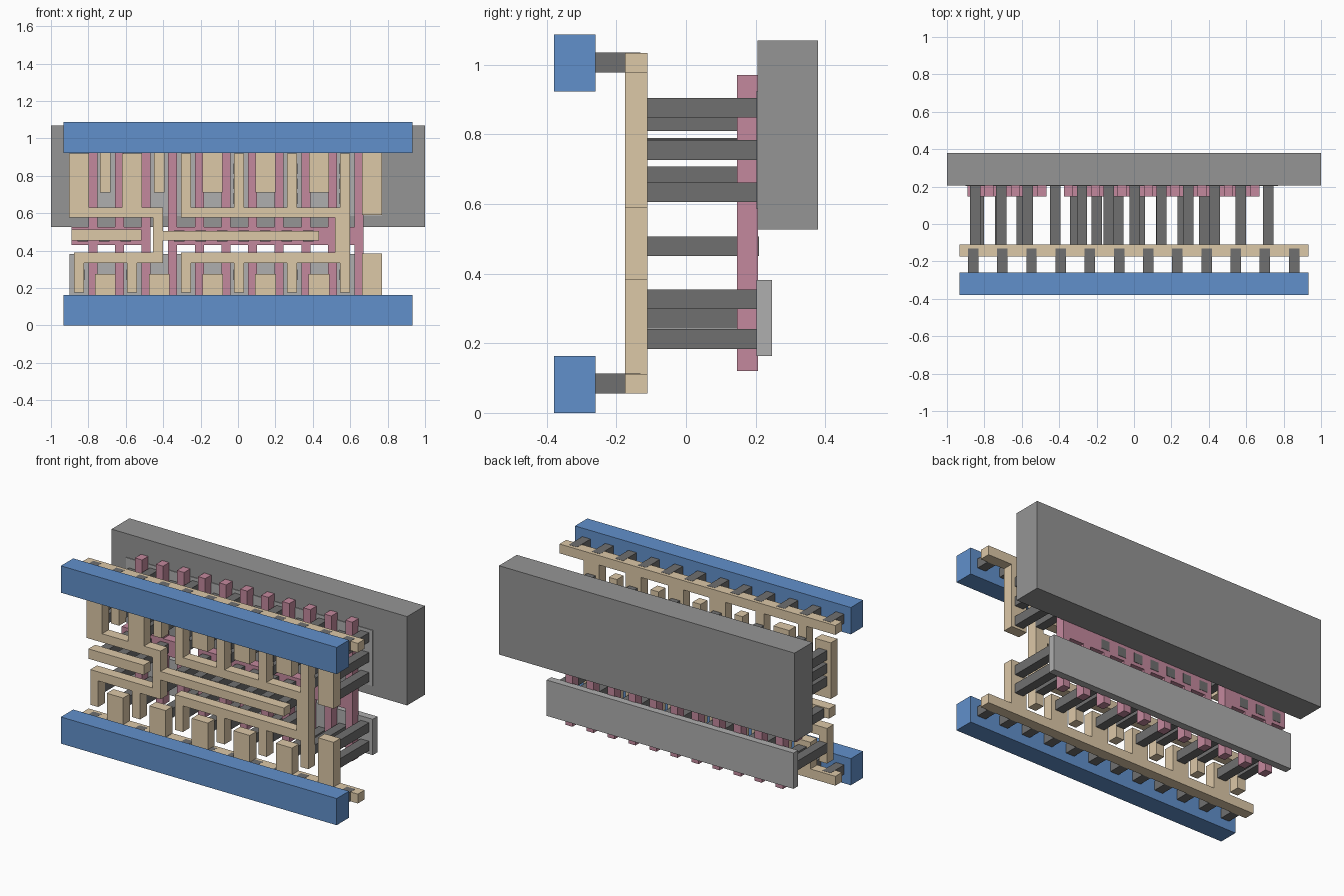
import bpy, bmesh
from mathutils import Vector

if "Cube" in bpy.data.objects:
    bpy.data.objects.remove(bpy.data.objects["Cube"])


def material(name, rgb):
    m = bpy.data.materials.new(name)
    m.diffuse_color = (*rgb, 1)
    m.use_nodes = True
    m.node_tree.nodes["Principled BSDF"].inputs["Base Color"].default_value = m.diffuse_color
    return m


BLUE = material("blue", (0.12, 0.28, 0.60))
TAN = material("tan", (0.72, 0.58, 0.39))
PINK = material("pink", (0.55, 0.25, 0.34))
DARK = material("dark_grey", (0.16, 0.16, 0.16))
MID = material("mid_grey", (0.30, 0.30, 0.30))
LIGHT = material("light_grey", (0.43, 0.43, 0.43))


def finish(name, bm, mat):
    bmesh.ops.recalc_face_normals(bm, faces=bm.faces)
    mesh = bpy.data.meshes.new(name)
    bm.to_mesh(mesh)
    bm.free()
    mesh.materials.append(mat)
    ob = bpy.data.objects.new(name, mesh)
    bpy.context.collection.objects.link(ob)
    return ob


def plate(name, rects, y0, y1, mat):
    """Union of (x0, x1, z0, z1) rectangles, extruded from y0 to y1."""
    bm = bmesh.new()
    xs = sorted({v for r in rects for v in r[:2]})
    zs = sorted({v for r in rects for v in r[2:]})
    for xa, xb in zip(xs, xs[1:]):
        for za, zb in zip(zs, zs[1:]):
            cx, cz = (xa + xb) / 2, (za + zb) / 2
            if any(r[0] < cx < r[1] and r[2] < cz < r[3] for r in rects):
                bm.faces.new([bm.verts.new((x, y0, z)) for x, z in
                              ((xa, za), (xb, za), (xb, zb), (xa, zb))])
    bmesh.ops.remove_doubles(bm, verts=bm.verts, dist=1e-5)
    bmesh.ops.dissolve_limit(bm, angle_limit=0.01, verts=bm.verts, edges=bm.edges)
    geo = bmesh.ops.extrude_face_region(bm, geom=bm.faces[:], use_keep_orig=True)
    bmesh.ops.translate(bm, vec=Vector((0, y1 - y0, 0)),
                        verts=[v for v in geo["geom"] if isinstance(v, bmesh.types.BMVert)])
    return finish(name, bm, mat)


def posts(name, spots, y0, y1, w=0.056):
    """Square posts along y, at (x centre, z bottom)."""
    return plate(name, [(x - w / 2, x + w / 2, z, z + 0.057) for x, z in spots], y0, y1, DARK)


def around(xs, half, z0, z1):
    return [(x - half, x + half, z0, z1) for x in xs]


# Blue power rails
plate("bottom_power_rail", [(-0.933, 0.933, 0, 0.163)], -0.379, -0.26, BLUE)
plate("top_power_rail", [(-0.933, 0.933, 0.923, 1.087)], -0.379, -0.26, BLUE)

# Grey well and active strips
plate("well_block", [(-1, 1, 0.527, 1.07)], 0.206, 0.379, MID)
plate("lower_active_strip", [(-0.9, 0.77, 0.163, 0.382)], 0.202, 0.247, LIGHT)
plate("upper_active_strip", [(-0.9, 0.77, 0.585, 0.925)], 0.202, 0.247, LIGHT)

# Pink gate combs
gates = [-0.776 + 0.1423 * i for i in range(11)]
plate("left_gate_comb", around(gates[:3], 0.024, 0.12, 0.97)
      + [(-0.89, gates[2] + 0.024, 0.43, 0.527)], 0.147, 0.207, PINK)
plate("right_gate_comb", around(gates[3:], 0.024, 0.12, 0.97)
      + [(gates[3] - 0.024, gates[10] + 0.024, 0.43, 0.527)], 0.147, 0.207, PINK)

# Tan wiring
Y0, Y1 = -0.175, -0.11
narrow_up = [-0.71, -0.422]
wide_up = [-0.136, 0.147, 0.433]
wide_low = [-0.71, -0.422, -0.136, 0.147, 0.433]
end_tab = 0.717
stage_1 = [-0.85, -0.567]
stage_2 = [-0.278, 0.005, 0.289, 0.572]

plate("top_supply_wire", [(-0.933, 0.933, 0.977, 1.034)] + around(narrow_up, 0.028, 0.71, 1.0)
      + around(wide_up, 0.053, 0.71, 1.0) + around([end_tab], 0.053, 0.59, 1.0), Y0, Y1, TAN)
plate("bottom_supply_wire", [(-0.933, 0.933, 0.055, 0.112)] + around(wide_low, 0.055, 0.08, 0.275)
      + around([end_tab], 0.053, 0.08, 0.385), Y0, Y1, TAN)
plate("middle_wire", [(-0.903, -0.401, 0.577, 0.63), (-0.877, -0.401, 0.335, 0.39),
                      (-0.455, -0.401, 0.335, 0.63), (-0.455, 0.433, 0.453, 0.505)]
      + around(stage_1, 0.053, 0.6, 0.92) + around(stage_1, 0.027, 0.175, 0.36), Y0, Y1, TAN)
plate("output_wire", [(-0.305, 0.599, 0.577, 0.63), (-0.305, 0.599, 0.335, 0.39),
                      (0.518, 0.599, 0.335, 0.63)]
      + around(stage_2, 0.027, 0.6, 0.92) + around(stage_2, 0.027, 0.175, 0.36), Y0, Y1, TAN)
plate("input_wire", [(-0.89, -0.515, 0.453, 0.513)], Y0, Y1, TAN)

# Dark posts between the layers
upper = [(x, z) for x in stage_1 + stage_2 for z in (0.65, 0.73, 0.81)]
upper += [(x, z) for x in narrow_up + wide_up for z in (0.733, 0.848)]
upper += [(end_tab, z) for z in (0.605, 0.727, 0.848)]
posts("upper_contacts", upper, -0.112, 0.204)
lower = [(x, 0.243) for x in stage_1 + stage_2] + [(x, 0.184) for x in wide_low]
lower += [(end_tab, 0.184), (end_tab, 0.298)]
posts("lower_contacts", lower, -0.112, 0.204)
gate_x = [-0.83, -0.715, -0.6] + [-0.315 + 0.115 * i for i in range(7)]
posts("gate_contacts", [(x, 0.45) for x in gate_x], -0.112, 0.209)
for side, z in (("bottom", 0.056), ("top", 0.978)):
    posts(side + "_rail_vias", [(-0.86 + 0.156 * i, z) for i in range(12)], -0.262, -0.13)
